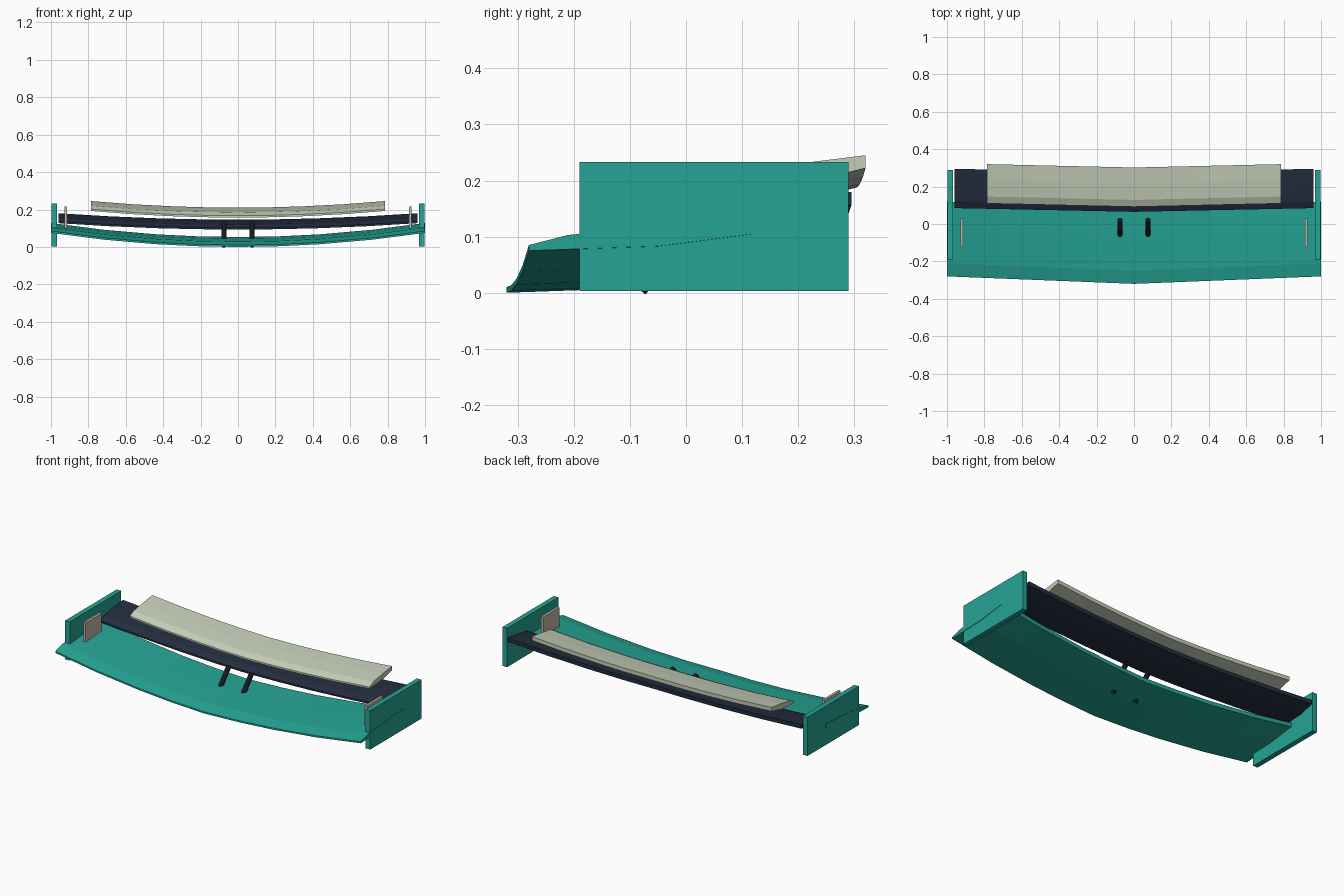
import bpy, bmesh
from mathutils import Vector

if "Cube" in bpy.data.objects:
    bpy.data.objects.remove(bpy.data.objects["Cube"])


def material(name, rgb):
    m = bpy.data.materials.new(name)
    m.use_nodes = True
    m.diffuse_color = (*rgb, 1)
    m.node_tree.nodes["Principled BSDF"].inputs["Base Color"].default_value = (*rgb, 1)
    return m


TEAL = material("teal", (0.018, 0.37, 0.296))
NAVY = material("dark_navy", (0.017, 0.026, 0.048))
CREAM = material("pale_sage", (0.56, 0.61, 0.48))
TAUPE = material("warm_beige", (0.58, 0.485, 0.413))
BLACK = material("near_black", (0.008, 0.010, 0.015))

# Shared wing section: (fraction of chord, height above the lower leading edge)
SECTION = [(0, 0), (0.575, 0.008), (1, 0.03), (1, 0.053),
           (0.575, 0.042), (0.175, 0.028), (0, 0.01)]
STATIONS = [0, 0.22, 0.44, 0.72, 1]


def finish(bm, name, mat):
    bmesh.ops.recalc_face_normals(bm, faces=bm.faces)
    mesh = bpy.data.meshes.new(name)
    bm.to_mesh(mesh)
    bm.free()
    mesh.materials.append(mat)
    obj = bpy.data.objects.new(name, mesh)
    bpy.context.collection.objects.link(obj)
    return obj


def wing(name, half_span, chord, front, sweep, base, rise, mat):
    """Loft the section across the span: straight sweep, parabolic rise."""
    bm = bmesh.new()
    rings = []
    for t in [-s for s in reversed(STATIONS[1:])] + STATIONS:
        y, z = front + sweep * abs(t), base + rise * t * t
        rings.append([bm.verts.new((half_span * t, y + f * chord, z + h))
                      for f, h in SECTION])
    n = len(SECTION)
    for a, b in zip(rings, rings[1:]):
        for i in range(n):
            j = (i + 1) % n
            bm.faces.new((a[i], a[j], b[j], b[i]))
    bm.faces.new(rings[0])
    bm.faces.new(rings[-1])
    return finish(bm, name, mat)


def box(name, low, high, mat):
    bm = bmesh.new()
    bmesh.ops.create_cube(bm, size=1)
    low, high = Vector(low), Vector(high)
    bmesh.ops.scale(bm, vec=high - low, verts=bm.verts)
    bmesh.ops.translate(bm, vec=(low + high) / 2, verts=bm.verts)
    return finish(bm, name, mat)


def rod(name, start, end, radius, mat):
    bm = bmesh.new()
    start, end = Vector(start), Vector(end)
    axis = end - start
    bmesh.ops.create_cone(bm, cap_ends=True, segments=20, radius1=radius,
                          radius2=radius, depth=axis.length)
    turn = axis.to_track_quat("Z", "Y").to_matrix()
    bmesh.ops.rotate(bm, matrix=turn, verts=bm.verts)
    bmesh.ops.translate(bm, vec=(start + end) / 2, verts=bm.verts)
    for f in bm.faces:
        f.smooth = len(f.verts) == 4
    for e in bm.edges:
        e.smooth = all(len(f.verts) == 4 for f in e.link_faces)
    return finish(bm, name, mat)


# Three stacked wing elements
wing("main_plane", 1.0, 0.40, -0.32, 0.04, 0.0, 0.075, TEAL)
wing("middle_flap", 0.96, 0.21, 0.065, 0.02, 0.093, 0.034, NAVY)
wing("upper_flap", 0.785, 0.21, 0.092, 0.018, 0.157, 0.035, CREAM)

# Paired side parts
for side, s in (("left", 1), ("right", -1)):
    def slab(name, x0, x1, y0, y1, z0, z1, mat):
        xs = sorted((s * x0, s * x1))
        box(f"{side}_{name}", (xs[0], y0, z0), (xs[1], y1, z1), mat)

    slab("endplate", 0.968, 0.998, -0.19, 0.29, 0.003, 0.233, TEAL)
    slab("small_fin", 0.913, 0.928, -0.12, 0.03, 0.095, 0.215, TAUPE)
    rod(f"{side}_support_strut", (s * 0.075, -0.083, 0.006),
        (s * 0.075, 0.022, 0.13), 0.014, BLACK)
